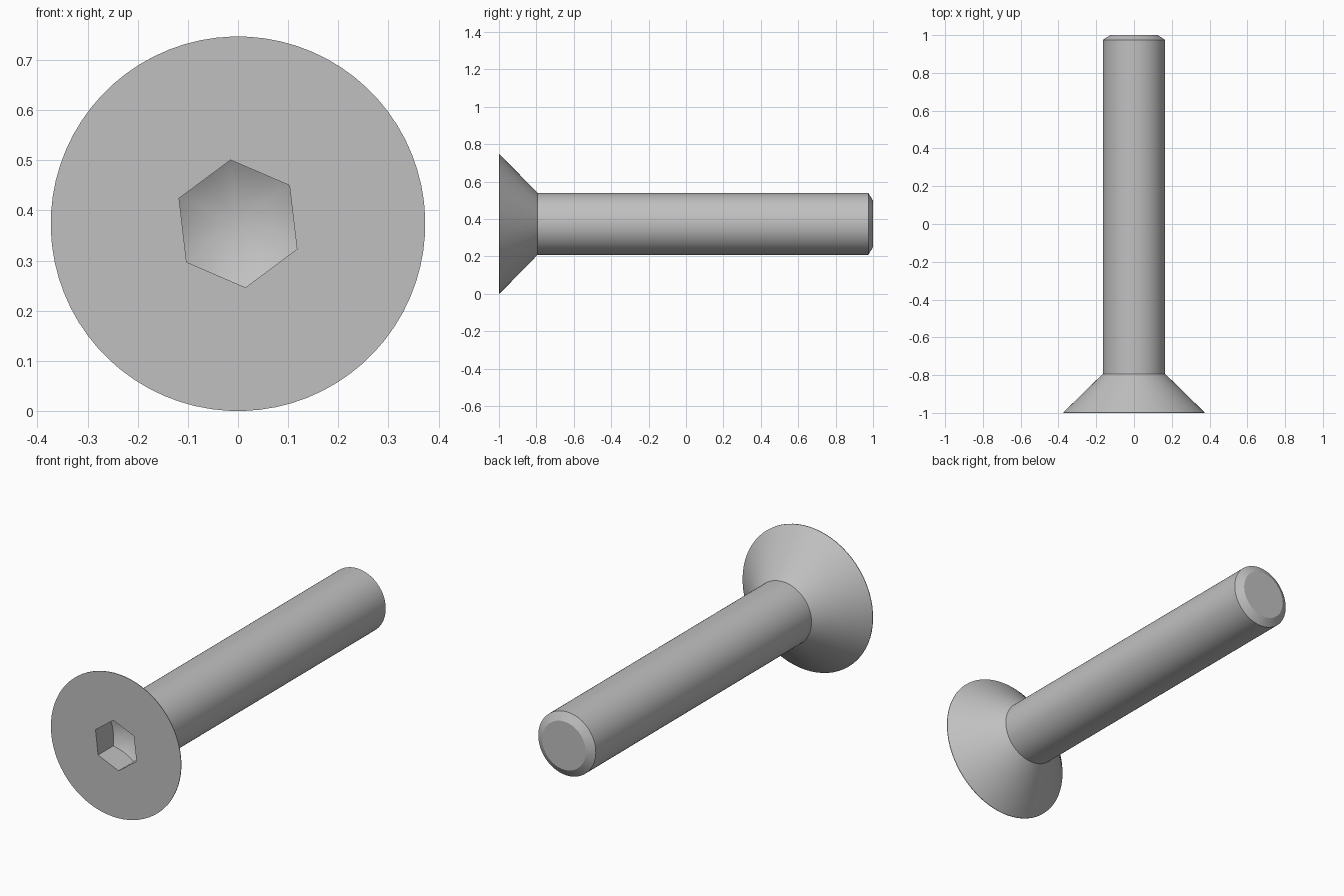
import bpy, bmesh, math
from mathutils import Vector

cube = bpy.data.objects.get("Cube")
if cube:
    bpy.data.objects.remove(cube, do_unlink=True)

SEGMENTS = 72
HEAD_R, SHANK_R, TIP_R = 0.3735, 0.165, 0.125
HEX_R, HEX_DEPTH = 0.128, 0.125
CONE_SLOPE = math.tan(math.radians(30))
TURN = math.radians(96.7)          # rotation of the hexagon about the axis

steel = bpy.data.materials.new("steel grey")
steel.use_nodes = True
colour = (0.53, 0.53, 0.53, 1)
steel.diffuse_color = colour
steel.node_tree.nodes["Principled BSDF"].inputs["Base Color"].default_value = colour


def hex_radius(a):
    """Distance from the axis to the hexagon side at angle a from a corner."""
    off = a % math.radians(60) - math.radians(30)
    return HEX_R * math.cos(math.radians(30)) / math.cos(off)


def add_ring(bm, radius, y):
    """One loop around the axis; radius and y are functions of the angle."""
    verts = []
    for i in range(SEGMENTS):
        a = math.tau * i / SEGMENTS
        r = radius(a)
        verts.append(bm.verts.new(Vector((r * math.cos(a + TURN), y(a),
                                          HEAD_R + r * math.sin(a + TURN)))))
    return verts


def circle(bm, r, y):
    return add_ring(bm, lambda a: r, lambda a: y)


bm = bmesh.new()

# Socket: hexagonal walls ending on a shallow drilled cone
socket_floor = add_ring(bm, hex_radius,
                        lambda a: -1 + HEX_DEPTH + (HEX_R - hex_radius(a)) * CONE_SLOPE)
socket_mouth = add_ring(bm, hex_radius, lambda a: -1)

# Head, shank and chamfered tip
rings = [socket_floor, socket_mouth]
for r, y in ((HEAD_R, -1), (HEAD_R, -0.997), (SHANK_R, -0.793),
             (SHANK_R, 0.975), (TIP_R, 1)):
    rings.append(circle(bm, r, y))

for lower, upper in zip(rings, rings[1:]):
    for i in range(SEGMENTS):
        j = (i + 1) % SEGMENTS
        bm.faces.new((lower[i], lower[j], upper[j], upper[i]))

# Socket cone point and flat end
apex = bm.verts.new((0, -1 + HEX_DEPTH + HEX_R * CONE_SLOPE, HEAD_R))
for i in range(SEGMENTS):
    bm.faces.new((apex, socket_floor[(i + 1) % SEGMENTS], socket_floor[i]))
bm.faces.new(rings[-1])
bmesh.ops.recalc_face_normals(bm, faces=bm.faces)

mesh = bpy.data.meshes.new("countersunk_bolt")
bm.to_mesh(mesh)
bm.free()
mesh.materials.append(steel)
bolt = bpy.data.objects.new("countersunk_bolt", mesh)
bpy.context.collection.objects.link(bolt)

bpy.ops.object.select_all(action='DESELECT')
bolt.select_set(True)
bpy.context.view_layer.objects.active = bolt
bpy.ops.object.shade_smooth_by_angle(angle=math.radians(25))
